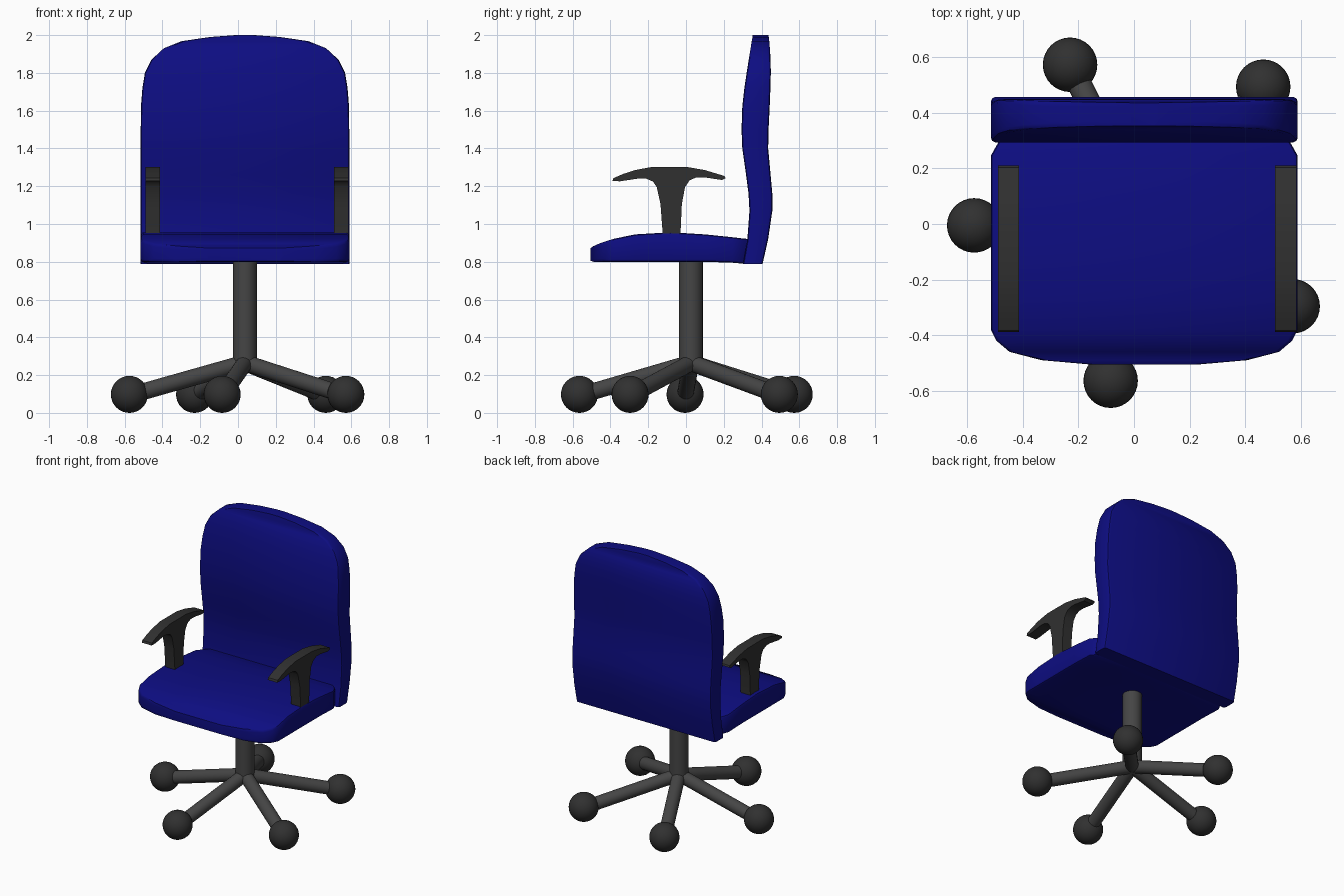
import bpy, bmesh
from mathutils import Vector

if "Cube" in bpy.data.objects:
    bpy.data.objects.remove(bpy.data.objects["Cube"])

CX, CY = 0.037, 0.026   # axis of the swivel column


def material(name, rgb):
    m = bpy.data.materials.new(name)
    m.diffuse_color = (*rgb, 1)
    m.use_nodes = True
    m.node_tree.nodes["Principled BSDF"].inputs["Base Color"].default_value = m.diffuse_color
    return m


BLUE = material("blue_fabric", (0.004, 0.004, 0.22))
GREY = material("dark_metal", (0.06, 0.06, 0.06))
BLACK = material("dark_plastic", (0.03, 0.03, 0.03))


def finish(ob, name, mat, angle=0.6):
    ob.name = name
    ob.data.materials.append(mat)
    bpy.ops.object.select_all(action='DESELECT')
    ob.select_set(True)
    bpy.context.view_layer.objects.active = ob
    bpy.ops.object.shade_smooth_by_angle(angle=angle)
    return ob


def from_bmesh(bm, name, mat):
    bmesh.ops.recalc_face_normals(bm, faces=bm.faces)
    me = bpy.data.meshes.new(name)
    bm.to_mesh(me)
    bm.free()
    ob = bpy.data.objects.new(name, me)
    bpy.context.collection.objects.link(ob)
    return finish(ob, name, mat)


def cushion(name, stations, place, mat, b=0.016):
    """Loft of soft-edged boxes; station = (position, half width, low, high)."""
    bm = bmesh.new()
    rings = []
    for t, w, lo, hi in stations:
        pts = []
        for sx, v, sv in ((-1, lo, 1), (1, lo, 1), (1, hi, -1), (-1, hi, -1)):
            side = (sx * w, v + sv * b)
            mid = (sx * (w - 0.3 * b), v + sv * 0.3 * b)
            face = (sx * (w - b), v)
            pts += [side, mid, face] if sx * sv < 0 else [face, mid, side]
        rings.append([bm.verts.new(place(CX + x, t, v)) for x, v in pts])
    n = len(rings[0])
    for a, c in zip(rings, rings[1:]):
        for i in range(n):
            j = (i + 1) % n
            bm.faces.new((a[i], a[j], c[j], c[i]))
    bm.faces.new(rings[0])
    bm.faces.new(rings[-1])
    return from_bmesh(bm, name, mat)


# Seat: stations run from front to back
cushion("seat", [
    (-0.505, 0.20, 0.805, 0.872), (-0.49, 0.37, 0.80, 0.883),
    (-0.46, 0.485, 0.80, 0.896), (-0.42, 0.532, 0.80, 0.91),
    (-0.38, 0.552, 0.80, 0.922), (-0.27, 0.552, 0.80, 0.945),
    (-0.08, 0.552, 0.80, 0.956), (0.10, 0.552, 0.80, 0.945),
    (0.246, 0.552, 0.795, 0.93), (0.303, 0.52, 0.79, 0.923),
    (0.34, 0.48, 0.79, 0.92)],
    lambda x, t, v: (x, t, v), BLUE)

# Backrest: stations run from bottom to top
cushion("backrest", [
    (0.787, 0.552, 0.302, 0.405), (0.92, 0.552, 0.325, 0.435),
    (1.07, 0.552, 0.336, 0.457), (1.16, 0.552, 0.331, 0.457),
    (1.26, 0.552, 0.318, 0.448), (1.40, 0.552, 0.298, 0.435),
    (1.50, 0.552, 0.294, 0.437), (1.62, 0.551, 0.298, 0.443),
    (1.72, 0.543, 0.309, 0.447), (1.80, 0.530, 0.321, 0.449),
    (1.87, 0.495, 0.332, 0.448), (1.93, 0.430, 0.342, 0.444),
    (1.968, 0.335, 0.348, 0.441), (1.99, 0.185, 0.352, 0.438),
    (2.0, 0.05, 0.353, 0.436)],
    lambda x, t, v: (x, v, t), BLUE)

# T-shaped armrests: side profile (y, z) extruded sideways
ARM = [(-0.389, 1.228), (-0.384, 1.243), (-0.33, 1.266), (-0.267, 1.286),
       (-0.18, 1.302), (0.003, 1.302), (0.098, 1.286), (0.204, 1.254),
       (0.21, 1.243), (0.19, 1.233), (0.098, 1.247), (0.055, 1.247),
       (0.02, 1.232), (-0.005, 1.196), (-0.022, 1.106), (-0.03, 0.93),
       (-0.122, 0.93), (-0.135, 1.106), (-0.155, 1.196), (-0.175, 1.225),
       (-0.21, 1.24), (-0.25, 1.241), (-0.35, 1.226)]
for side, x0 in (("left", -0.49), ("right", 0.508)):
    bm = bmesh.new()
    f = bm.faces.new([bm.verts.new((x0, y, z)) for y, z in ARM])
    ext = bmesh.ops.extrude_face_region(bm, geom=[f])["geom"]
    bmesh.ops.translate(bm, vec=(0.076, 0, 0),
                        verts=[v for v in ext if isinstance(v, bmesh.types.BMVert)])
    from_bmesh(bm, side + "_armrest", BLACK)


def rod(name, a, b, r, mat):
    a, b = Vector(a), Vector(b)
    bpy.ops.mesh.primitive_cylinder_add(
        vertices=24, radius=r, depth=(b - a).length, location=(a + b) / 2,
        rotation=(b - a).to_track_quat('Z', 'Y').to_euler())
    return finish(bpy.context.object, name, mat)


# Column, five legs and ball casters
rod("column", (CX, CY, 0.24), (CX, CY, 0.82), 0.063, GREY)
BALLS = [(-0.23, 0.573), (0.465, 0.494), (0.571, -0.296),
         (-0.084, -0.564), (-0.575, -0.005)]
for i, (x, y) in enumerate(BALLS, 1):
    rod(f"leg_{i}", (CX, CY, 0.265), (x, y, 0.092), 0.044, GREY)
    bpy.ops.mesh.primitive_uv_sphere_add(segments=32, ring_count=16,
                                         radius=0.098, location=(x, y, 0.098))
    finish(bpy.context.object, f"caster_{i}", BLACK)
